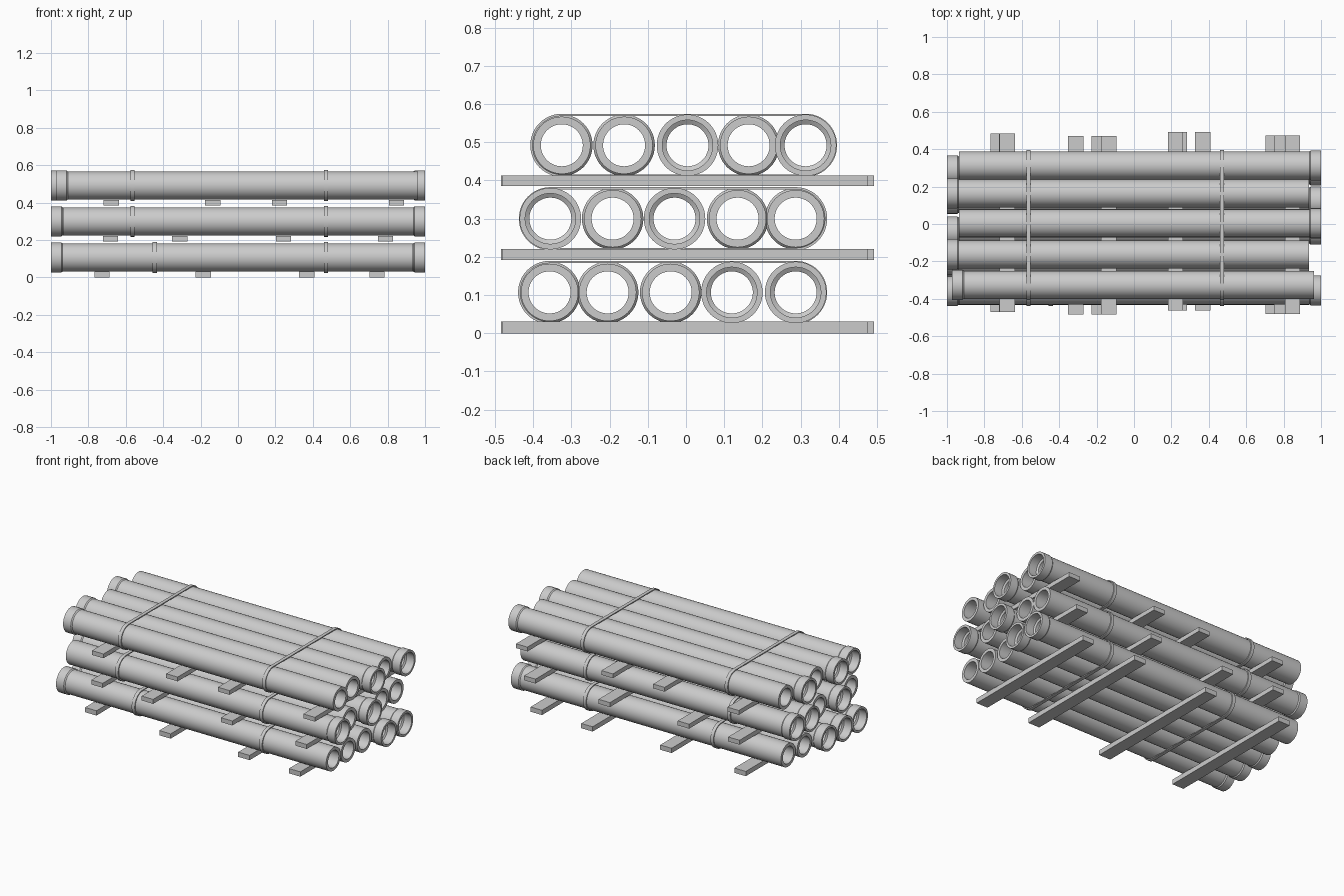
import bpy, bmesh, math

if "Cube" in bpy.data.objects:
    bpy.data.objects.remove(bpy.data.objects["Cube"])

SEG = 48
LENGTH = 1.935


def finish(bm, name, smooth=True):
    bmesh.ops.recalc_face_normals(bm, faces=bm.faces)
    mesh = bpy.data.meshes.new(name)
    bm.to_mesh(mesh)
    bm.free()
    obj = bpy.data.objects.new(name, mesh)
    bpy.context.collection.objects.link(obj)
    if smooth:
        bpy.ops.object.select_all(action='DESELECT')
        obj.select_set(True)
        bpy.context.view_layer.objects.active = obj
        bpy.ops.object.shade_smooth_by_angle(angle=math.radians(30))
    return obj


def bridge(bm, rings):
    """Join closed rings of points into one closed surface."""
    for i, a in enumerate(rings):
        b = rings[(i + 1) % len(rings)]
        for j in range(len(a)):
            k = (j + 1) % len(a)
            bm.faces.new((a[j], a[k], b[k], b[j]))


# Hollow pipe with a socket bell at one end; (distance, radius) profile
PROFILE = [(0, .0805), (.055, .0805), (.062, .075), (LENGTH, .075),
           (LENGTH, .055), (.062, .055), (.055, .066), (0, .066)]


def pipe(name, y, z, side, bell_x):
    bm = bmesh.new()
    rings = []
    for d, r in PROFILE:
        x = side * (bell_x - d)
        rings.append([bm.verts.new((x, y + r * math.cos(t), z + r * math.sin(t)))
                      for t in (2 * math.pi * i / SEG for i in range(SEG))])
    bridge(bm, rings)
    finish(bm, name)


# Thin strap wrapped around a whole layer
def strap(name, x, y0, y1, z):
    bm = bmesh.new()
    rings = []
    for dx, r in ((-.011, .0825), (.011, .0825), (.011, .0765), (-.011, .0765)):
        ring = []
        for yc, start in ((y1, -math.pi / 2), (y0, math.pi / 2)):
            for i in range(25):
                t = start + math.pi * i / 24
                ring.append(bm.verts.new((x + dx, yc + r * math.cos(t), z + r * math.sin(t))))
        rings.append(ring)
    bridge(bm, rings)
    finish(bm, name)


# Timber bearer under a layer
def bearer(name, x, y, z0, z1):
    bm = bmesh.new()
    bmesh.ops.create_cube(bm, size=1)
    bmesh.ops.scale(bm, vec=(.082, .955, z1 - z0), verts=bm.verts)
    bmesh.ops.translate(bm, vec=(x, y, (z0 + z1) / 2), verts=bm.verts)
    finish(bm, name, False)


# Each layer: bearer heights, pipe centre, pipe y, bell sides, strap x, bearer x
LAYERS = {
    "bottom": ((0, .031), .107, (-.357, -.205, -.04, .12, .287), (-1, -1, -1, 1, 1),
               (-.445, .47), (-.727, -.185, .367, .743)),
    "middle": ((.192, .221), .300, (-.355, -.192, -.03, .135, .287), (1, -1, 1, -1, -1),
               (-.565, .47), (-.682, -.311, .243, .789)),
    "top": ((.385, .413), .492, (-.325, -.162, .004, .164, .313), (-1, -1, 1, -1, 1),
            (-.565, .47), (-.677, -.135, .222, .847)),
}
BEARER_Y = (.006, -.007, .014, -.003)

for layer, (bz, z, ys, sides, straps, bearers) in LAYERS.items():
    for i, (y, s) in enumerate(zip(ys, sides)):
        pipe(f"{layer}_pipe_{i + 1}", y, z, s, .972 if (layer, i) == ("top", 0) else 1.0)
    for i, x in enumerate(straps):
        strap(f"{layer}_strap_{i + 1}", x, ys[0], ys[-1], z)
    for i, x in enumerate(bearers):
        bearer(f"{layer}_bearer_{i + 1}", x, BEARER_Y[i], *bz)
